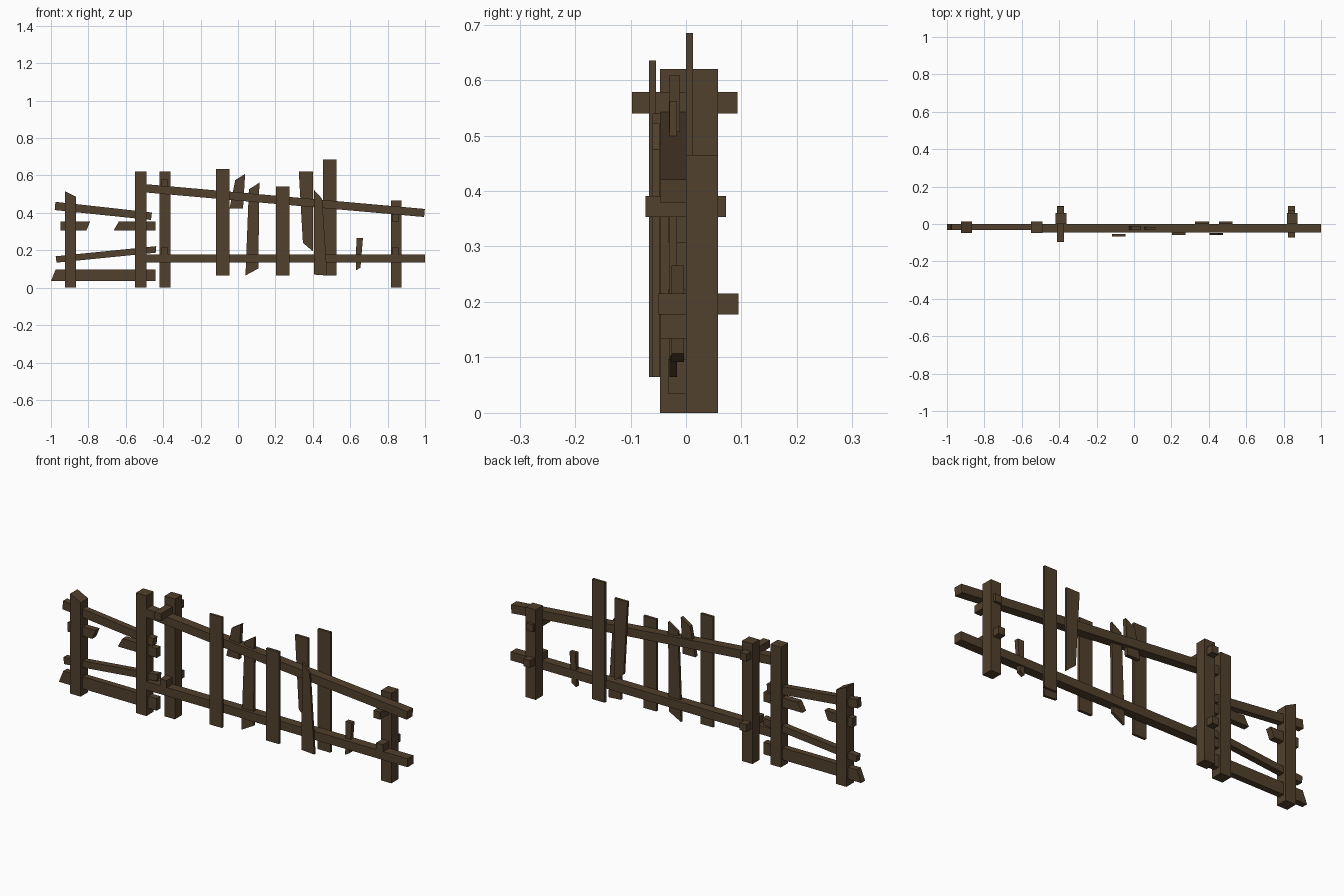
import bpy

# One weathered wood colour for everything
wood = bpy.data.materials.new("weathered_wood")
wood.diffuse_color = (0.085, 0.052, 0.026, 1)


def board(name, outline, y0, y1):
    """Extrude an x/z outline from y0 (front) to y1 (back)."""
    area = sum(a[0] * b[1] - b[0] * a[1]
               for a, b in zip(outline, outline[1:] + outline[:1]))
    if area < 0:
        outline = outline[::-1]
    n = len(outline)
    verts = [(x, y, z) for y in (y0, y1) for x, z in outline]
    faces = [tuple(range(n)), tuple(range(2 * n - 1, n - 1, -1))]
    faces += [((i + 1) % n, i, i + n, (i + 1) % n + n) for i in range(n)]
    mesh = bpy.data.meshes.new(name)
    mesh.from_pydata(verts, [], faces)
    mesh.materials.append(wood)
    obj = bpy.data.objects.new(name, mesh)
    bpy.context.collection.objects.link(obj)
    return obj


def box(name, x0, x1, y0, y1, z0, z1):
    return board(name, [(x0, z0), (x1, z0), (x1, z1), (x0, z1)], y0, y1)


# Posts
board("left_end_post", [(-0.925, 0), (-0.865, 0), (-0.865, 0.485), (-0.925, 0.515)], -0.047, 0.013)
box("left_inner_post", -0.55, -0.49, -0.047, 0.013, 0, 0.62)
box("middle_post", -0.42, -0.36, 0, 0.058, 0, 0.62)
box("right_post", 0.817, 0.875, 0, 0.058, 0, 0.465)

# Pegs through the posts that hold the long rails
for name, x, y0, y1, z in [("middle_upper_peg", -0.392, -0.097, 0.093, 0.54),
                           ("middle_lower_peg", -0.392, -0.05, 0.095, 0.177),
                           ("right_upper_peg", 0.843, -0.073, 0.072, 0.353),
                           ("right_lower_peg", 0.843, -0.05, 0.095, 0.177)]:
    box(name, x - 0.019, x + 0.019, y0, y1, z, z + 0.038)

# Long rails
board("long_upper_rail", [(-0.503, 0.51), (0.995, 0.378), (0.999, 0.421), (-0.5, 0.554)], -0.046, 0.001)
box("long_lower_rail", -0.5, 1.0, -0.046, 0.001, 0.134, 0.178)

# Left section rails and broken planks
left_boards = {
    "left_upper_rail": [(-0.98, 0.415), (-0.465, 0.362), (-0.46, 0.402), (-0.976, 0.459)],
    "left_lower_rail": [(-0.97, 0.134), (-0.44, 0.187), (-0.437, 0.222), (-0.975, 0.168)],
    "left_bottom_plank": [(-1.0, 0.035), (-0.442, 0.035), (-0.442, 0.097), (-0.975, 0.097)],
    "broken_plank_left": [(-0.95, 0.307), (-0.81, 0.307), (-0.79, 0.355), (-0.95, 0.355)],
    "broken_plank_right": [(-0.664, 0.307), (-0.442, 0.307), (-0.442, 0.355), (-0.637, 0.355)],
}
for name, outline in left_boards.items():
    board(name, outline, -0.032, 0.0)

# Whole pickets
box("tall_front_picket", -0.117, -0.045, -0.067, -0.054, 0.065, 0.635)
box("short_front_picket", 0.202, 0.276, -0.06, -0.046, 0.065, 0.54)
box("tall_back_picket", 0.455, 0.527, 0.0, 0.013, 0.065, 0.685)

# Broken pickets
board("broken_picket_top", [(-0.045, 0.424), (0.027, 0.424), (0.038, 0.608), (-0.015, 0.575)], -0.031, -0.011)
board("split_picket", [(0.04, 0.065), (0.109, 0.103), (0.114, 0.562), (0.058, 0.525)], -0.03, -0.016)
board("broken_back_picket", [(0.347, 0.24), (0.4, 0.195), (0.4, 0.62), (0.325, 0.62)], 0.0, 0.013)
board("broken_front_picket", [(0.405, 0.07), (0.477, 0.065), (0.45, 0.475), (0.407, 0.522)], -0.06, -0.048)
board("picket_stub", [(0.63, 0.092), (0.655, 0.107), (0.668, 0.266), (0.633, 0.266)], -0.026, -0.004)
